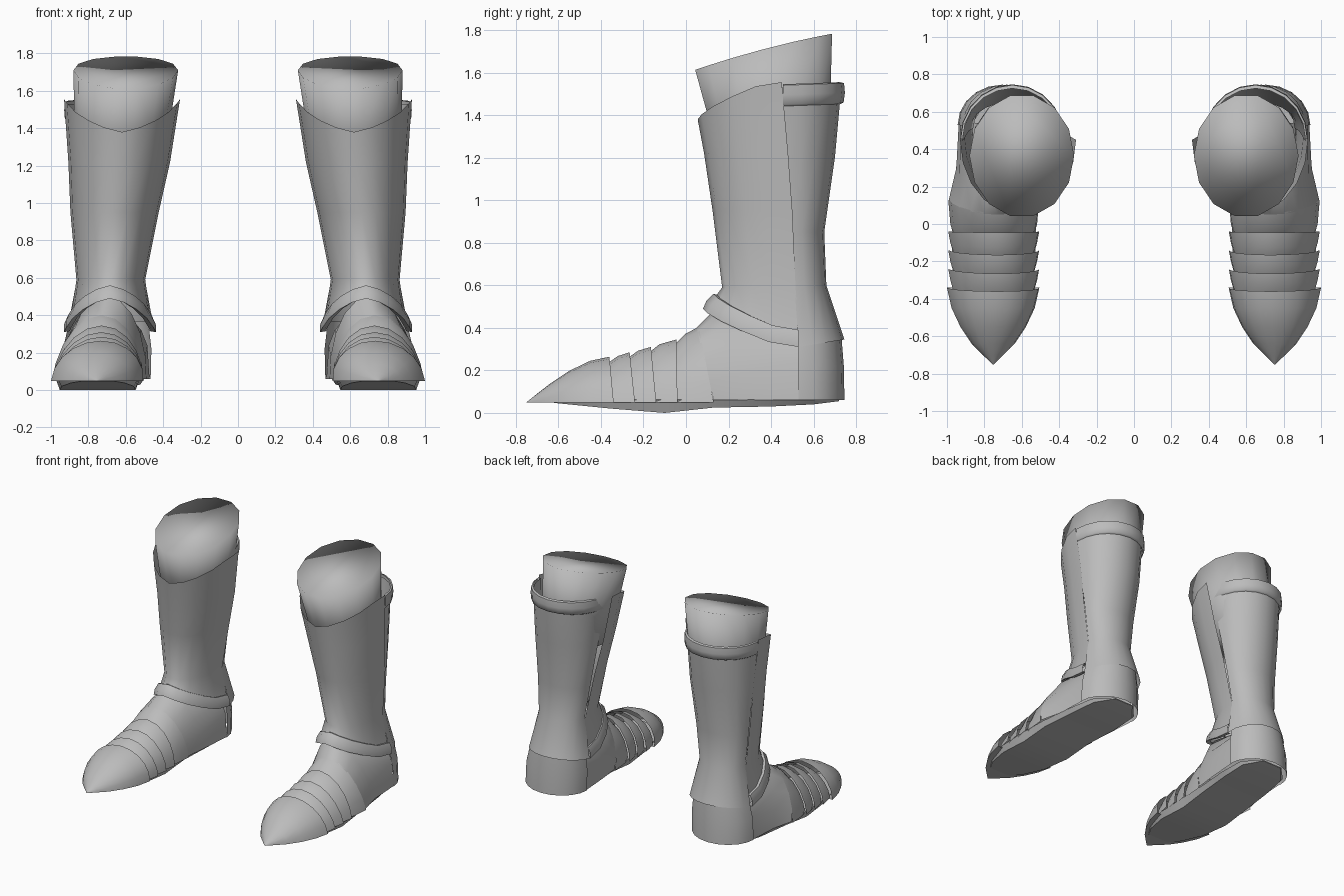
import bpy, bmesh, math
from mathutils import Vector

if "Cube" in bpy.data.objects:
    bpy.data.objects.remove(bpy.data.objects["Cube"])

steel = bpy.data.materials.new("grey_steel")
steel.diffuse_color = (0.5, 0.5, 0.5, 1)
steel.use_nodes = True
steel.node_tree.nodes["Principled BSDF"].inputs["Base Color"].default_value = steel.diffuse_color


def loft(name, rows, ring=False, caps=False, angle=40):
    """Skin equal-length rows of points, then mirror to the other boot."""
    bm = bmesh.new()
    vs = [[bm.verts.new(p) for p in r] for r in rows]
    n = len(rows[0])
    for a, b in zip(vs, vs[1:]):
        for i in range(n if ring else n - 1):
            j = (i + 1) % n
            bm.faces.new((a[i], a[j], b[j], b[i]))
    if caps:
        bm.faces.new(vs[0])
        bm.faces.new(vs[-1])
    bmesh.ops.remove_doubles(bm, verts=bm.verts, dist=0.0005)
    bmesh.ops.recalc_face_normals(bm, faces=bm.faces)
    # make the convex side of open plates the outside
    mid = sum((v.co for v in bm.verts), Vector()) / len(bm.verts)
    if sum(f.normal.dot(f.calc_center_median() - mid) * f.calc_area() for f in bm.faces) < 0:
        bmesh.ops.reverse_faces(bm, faces=bm.faces)
    me = bpy.data.meshes.new(name)
    bm.to_mesh(me)
    bm.free()
    me.materials.append(steel)
    ob = bpy.data.objects.new(name, me)
    bpy.context.collection.objects.link(ob)
    bpy.context.view_layer.objects.active = ob
    ob.select_set(True)
    bpy.ops.object.shade_smooth_by_angle(angle=math.radians(angle))
    ob.select_set(False)
    ob.modifiers.new("other_boot", 'MIRROR').use_mirror_merge = False
    return ob


def half(cx, hw, ys, ye, z_mid, z_side=None, power=1.0, n=10):
    """Half oval in plan from the split line ys out to ye, height varying to the sides."""
    z_side = z_mid if z_side is None else z_side
    pts = []
    for i in range(n + 1):
        t = math.pi * (i / n - 0.5)
        c = math.cos(t)
        f = min(1, 1.15 * (1 - c) ** power) if power != 1 else 1 - c
        pts.append((cx + hw * math.sin(t), ys + (ye - ys) * c, z_mid + (z_side - z_mid) * f))
    return pts


def arch(y_top, y_bot, z_top, cx, hw, p=1.15, zb=0.05, lean=0.0, n=10):
    """Arch across the foot, leaning from y_bot at the ground to y_top at the crown."""
    pts = []
    for i in range(n + 1):
        t = math.pi * (i / n - 0.5)
        h = max(0.0, math.cos(t)) ** p
        pts.append((cx + hw * math.sin(t) - lean * h, y_bot + (y_top - y_bot) * h,
                    zb + (z_top - zb) * h))
    return pts


def leg_ring(cx, cy, rx, ry, z, slope, n=14):
    """Tilted oval ring around the leg."""
    ring = []
    for i in range(n):
        a = math.tau * i / n
        y = math.sin(a)
        ring.append((cx + rx * math.cos(a), cy + ry * y, z + slope * y - 0.15 * slope * y * y))
    return ring


# Padded leg with a softly shaded sloping top
loft("leg", [leg_ring(0.63, 0.41, 0.22, 0.25, 1.15, 0),
             leg_ring(0.62, 0.39, 0.255, 0.295, 1.42, 0.02),
             leg_ring(0.60, 0.365, 0.28, 0.33, 1.71, 0.087)],
     ring=True, caps=True, angle=180)

# Shin plate: raised top corners, flaring over the ankle
loft("shin_plate", [half(0.62, 0.31, 0.45, 0.055, 1.38, 1.555, 0.7),
                    half(0.635, 0.272, 0.48, 0.085, 1.22),
                    half(0.66, 0.236, 0.50, 0.125, 0.95),
                    half(0.68, 0.184, 0.515, 0.17, 0.59),
                    half(0.68, 0.215, 0.53, 0.125, 0.53, 0.37, 0.75)])

# Calf plate with flared lower edge
loft("calf_plate", [half(0.65, 0.268, 0.44, 0.73, 1.53),
                    half(0.655, 0.245, 0.47, 0.70, 1.20),
                    half(0.67, 0.21, 0.50, 0.65, 0.85),
                    half(0.68, 0.18, 0.51, 0.66, 0.60),
                    half(0.68, 0.235, 0.53, 0.745, 0.345, 0.31)])

# Rounded band around the top of the calf
loft("calf_band", [half(0.65, 0.266 + o * 0.6, 0.455, 0.725 + o, z, z - 0.01)
                   for o, z in ((0, 1.555), (0.018, 1.55), (0.022, 1.505),
                                (0.016, 1.46), (0, 1.452))], angle=60)

# Drooping band around the ankle
loft("ankle_band", [half(0.685, hw, 0.53, yf, zf, zs, 0.75)
                    for hw, yf, zf, zs in ((0.205, 0.16, 0.55, 0.385), (0.228, 0.13, 0.56, 0.39),
                                           (0.246, 0.095, 0.525, 0.35), (0.246, 0.08, 0.49, 0.31),
                                           (0.215, 0.11, 0.495, 0.315))], angle=60)

# Instep and heel
loft("instep", [arch(0.05, 0.13, 0.40, 0.75, 0.24, 1.15, 0.06, 0.02),
                arch(0.15, 0.30, 0.50, 0.72, 0.23, 1.1, 0.06, 0.02),
                arch(0.54, 0.54, 0.42, 0.705, 0.232, 0.6, 0.06)])
loft("heel", [half(0.69, 0.21, 0.53, 0.73, 0.37),
              half(0.70, 0.237, 0.53, 0.742, 0.22),
              half(0.705, 0.238, 0.53, 0.745, 0.06)])

# Overlapping foot plates, each tucked under the one in front
joints = [(-0.36, -0.34, 0.26), (-0.265, -0.24, 0.285), (-0.165, -0.14, 0.31),
          (-0.045, -0.04, 0.345), (0.06, 0.13, 0.405)]
for k, (a, b) in enumerate(zip(joints, joints[1:])):
    loft(f"foot_plate_{k + 1}",
         [arch(a[0] - 0.02, a[1] - 0.02, a[2] - 0.035, 0.75, 0.215, lean=0.02),
          arch(a[0] + 0.04, a[1] + 0.04, (a[2] + b[2]) / 2 - 0.005, 0.75, 0.232, lean=0.02),
          arch(b[0], b[1], b[2], 0.75, 0.243, lean=0.02)])

# Pointed toe cap
loft("toe_cap", [arch(y, y + 0.02 * (y > -0.4), z, 0.753, hw, 1.0, 0.048, lean)
                 for y, z, hw, lean in ((-0.36, 0.264, 0.247, 0.02), (-0.45, 0.245, 0.222, 0.015),
                                        (-0.55, 0.197, 0.175, 0.01), (-0.64, 0.137, 0.115, 0),
                                        (-0.70, 0.09, 0.055, 0), (-0.75, 0.05, 0.004, 0))],
     ring=True)

# Curved sole
sole = [(-0.62, 0.75, 0.10, 0.047), (-0.53, 0.75, 0.16, 0.038), (-0.35, 0.75, 0.215, 0.02),
        (-0.10, 0.75, 0.225, 0.0), (0.13, 0.745, 0.225, 0.025), (0.40, 0.72, 0.22, 0.03),
        (0.60, 0.705, 0.20, 0.04), (0.72, 0.70, 0.09, 0.055)]
loft("sole", [[(cx - hw, y, 0.062), (cx - hw * 0.9, y, zb),
               (cx + hw * 0.9, y, zb), (cx + hw, y, 0.062)] for y, cx, hw, zb in sole],
     ring=True, caps=True)
